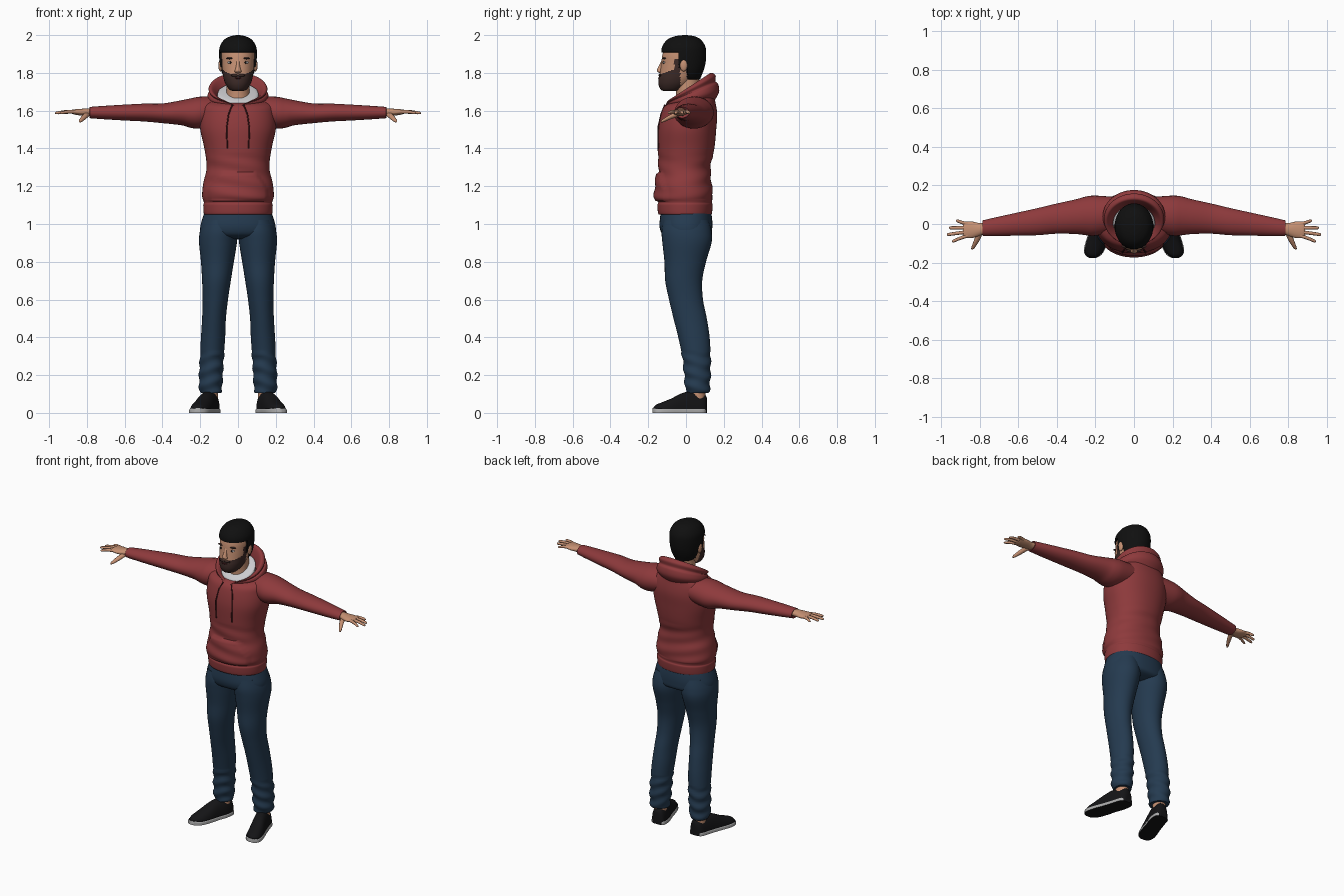
import bpy, bmesh, math
from mathutils import Vector

cube = bpy.data.objects.get("Cube")
if cube:
    bpy.data.objects.remove(cube, do_unlink=True)


def material(name, r, g, b):
    mat = bpy.data.materials.new(name)
    mat.use_nodes = True
    mat.diffuse_color = (r, g, b, 1)
    bsdf = mat.node_tree.nodes["Principled BSDF"]
    bsdf.inputs["Base Color"].default_value = (r, g, b, 1)
    bsdf.inputs["Roughness"].default_value = .8
    return mat


RED = material("hoodie red", .27, .042, .045)
CORD = material("cord dark red", .06, .01, .012)
DENIM = material("trouser blue", .018, .043, .08)
SKIN = material("skin", .56, .28, .17)
HAIR = material("hair black", .005, .005, .005)
BEARD = material("beard brown", .045, .023, .02)
SHIRT = material("shirt light grey", .6, .6, .62)
SHOE = material("shoe black", .007, .007, .008)
SOLE = material("sole grey", .4, .4, .4)
X, Y, Z = Vector((1, 0, 0)), Vector((0, 1, 0)), Vector((0, 0, 1))


def finish(name, bm, mats, paint=None, mirror=False):
    """Turn a bmesh into a smooth shaded object, coloured by a face rule."""
    bmesh.ops.recalc_face_normals(bm, faces=bm.faces)
    if paint:
        for face in bm.faces:
            face.material_index = paint(face.calc_center_median(), face.normal)
    mesh = bpy.data.meshes.new(name)
    bm.to_mesh(mesh)
    bm.free()
    for mat in mats:
        mesh.materials.append(mat)
    obj = bpy.data.objects.new(name, mesh)
    bpy.context.collection.objects.link(obj)
    bpy.ops.object.select_all(action="DESELECT")
    obj.select_set(True)
    bpy.context.view_layer.objects.active = obj
    bpy.ops.object.shade_smooth_by_angle(angle=math.radians(50))
    if mirror:
        obj.modifiers.new("mirror", "MIRROR").use_mirror_merge = False
    return obj


def smooth_rows(rows, sub):
    """Catmull-Rom interpolation through the cross-section rows."""
    out = []
    last = len(rows) - 1
    for i in range(last):
        quad = [rows[max(0, min(last, i + k))] for k in (-1, 0, 1, 2)]
        for step in range(sub):
            t = step / sub
            out.append([b + .5 * t * (c - a + t * (2*a - 5*b + 4*c - d + t * (3*(b - c) + d - a)))
                        for a, b, c, d in zip(*quad)])
    return out + [list(rows[-1])]


def loft(name, rows, mats, u=X, v=Y, n=32, sub=4, power=1, warp=None, paint=None, mirror=False):
    """Skin elliptical rows (x, y, z, radius u, radius v, slope) and cap the ends."""
    bm = bmesh.new()
    rows = [tuple(r) + (0,) * (6 - len(r)) for r in rows]
    rings = []
    for x, y, z, ru, rv, slope in smooth_rows(rows, sub):
        ring = []
        for k in range(n):
            a = math.tau * k / n
            c, s = (math.copysign(abs(w) ** power, w) for w in (math.cos(a), math.sin(a)))
            p = Vector((x, y, z)) + u * (ru * c) + v * (rv * s) + Z * (slope * rv * s)
            ring.append(bm.verts.new(warp(p) if warp else p))
        rings.append(ring)
    for lower, upper in zip(rings, rings[1:]):
        for k in range(n):
            j = (k + 1) % n
            bm.faces.new((lower[k], lower[j], upper[j], upper[k]))
    bm.faces.new(rings[0])
    bm.faces.new(rings[-1])
    return finish(name, bm, mats, paint, mirror)


def ball(name, loc, size, mat, mirror=False):
    bm = bmesh.new()
    bmesh.ops.create_uvsphere(bm, u_segments=20, v_segments=12, radius=1)
    for vert in bm.verts:
        vert.co = Vector(a * b for a, b in zip(vert.co, size)) + Vector(loc)
    return finish(name, bm, [mat], mirror=mirror)


# Hoodie body, with raised front pocket and waist folds
def torso_warp(p):
    if p.y < -.05 and 1.12 < p.z < 1.27 and abs(p.x) < min(.15, .15 - .7 * (p.z - 1.19)):
        p.y -= .012
    if 1.13 < p.z < 1.36:
        p.y += .003 * math.sin(75 * p.z + 14 * p.x)
    return p


loft("hoodie_body", [
    (0, -.002, 1.05, .172, .13), (0, -.005, 1.055, .181, .142), (0, -.005, 1.1, .184, .146),
    (0, -.005, 1.115, .181, .142), (0, -.008, 1.15, .19, .15), (0, -.008, 1.22, .183, .143),
    (0, -.008, 1.3, .166, .138), (0, 0, 1.4, .178, .15), (0, .005, 1.5, .2, .155),
    (0, .015, 1.58, .2, .15), (0, .02, 1.635, .185, .135, .1), (0, .03, 1.668, .12, .11, .25),
    (0, .03, 1.672, .05, .05, .3)], [RED], n=72, sub=7, power=.92, warp=torso_warp)

# Sleeves
loft("sleeve", [
    (.1, .05, 1.6, .09, .075), (.2, .043, 1.59, .104, .084), (.25, .042, 1.587, .1, .078),
    (.3, .038, 1.589, .09, .066), (.4, .028, 1.586, .078, .052), (.5, .012, 1.59, .07, .047),
    (.6, 0, 1.59, .06, .042), (.7, -.012, 1.59, .05, .036), (.77, -.02, 1.59, .042, .031),
    (.785, -.021, 1.59, .038, .029), (.78, -.021, 1.59, .028, .022)], [RED], u=Y, v=Z, mirror=True)


# Lowered hood, dipping to a point at the throat
def hood_warp(p):
    p.z -= .5 * max(0, -.06 - p.y) * max(0, 1 - abs(p.x) / .07)
    return p


loft("hood", [
    (0, .04, 1.635, .13, .11, .15), (0, .04, 1.665, .16, .135, .25), (0, .035, 1.69, .158, .135, .38),
    (0, .028, 1.698, .148, .128, .45), (0, .024, 1.715, .156, .132, .55), (0, .01, 1.722, .143, .118, .65),
    (0, .012, 1.7, .12, .1, .6), (0, .02, 1.65, .09, .08, .4)], [RED], n=56, sub=5, warp=hood_warp)
loft("shirt_collar", [
    (0, .005, 1.64, .1, .085, .5), (0, .005, 1.69, .108, .09, .6), (0, 0, 1.697, .07, .062, .6)], [SHIRT])

# Drawstrings
curve = bpy.data.curves.new("drawstrings", "CURVE")
curve.dimensions = "3D"
curve.bevel_depth = .004
curve.use_fill_caps = True
for side in (-1, 1):
    path = [(.03, -.112, 1.63), (.05, -.132, 1.58), (.06, -.148, 1.51), (.057, -.147, 1.4)]
    spline = curve.splines.new("POLY")
    spline.points.add(len(path) - 1)
    for point, (x, y, z) in zip(spline.points, path):
        point.co = (x * side, y, z, 1)
curve.materials.append(CORD)
bpy.context.collection.objects.link(bpy.data.objects.new("drawstrings", curve))


# Trousers
def hem_folds(p):
    if p.z < .32:
        p.y += .004 * math.sin(85 * p.z + 25 * p.x)
        p.x += .003 * math.sin(95 * p.z + 20 * p.y)
    return p


loft("trouser_hips", [
    (0, 0, 1.08, .17, .13), (0, 0, 1.03, .188, .138), (0, 0, .98, .2, .139),
    (0, .005, .94, .19, .125), (0, .005, .92, .12, .07)], [DENIM], n=48, power=.9)
loft("trouser_leg", [
    (.1, 0, 1.02, .085, .12), (.102, .003, .96, .1, .132), (.106, .005, .9, .1, .13),
    (.109, -.004, .8, .087, .11), (.114, -.012, .7, .076, .098), (.12, 0, .6, .067, .09),
    (.127, .022, .5, .063, .088), (.132, .042, .4, .064, .083), (.138, .055, .3, .063, .075),
    (.143, .06, .2, .063, .07), (.145, .061, .125, .06, .064), (.145, .061, .105, .054, .058)],
    [DENIM], n=36, sub=8, warp=hem_folds, mirror=True)
loft("ankle", [(.145, .06, .06, .038, .042), (.145, .06, .15, .038, .042)], [SKIN], mirror=True)


# Shoes, flattened on the ground
def ground(p):
    p.z = max(0, p.z)
    return p


shoe = [(.14, .11, 0, .02, .08), (.14, .095, 0, .042, .1), (.15, .04, 0, .05, .115), (.17, -.02, 0, .05, .105),
        (.19, -.08, 0, .053, .075), (.205, -.13, 0, .05, .055), (.212, -.16, 0, .036, .042),
        (.214, -.175, 0, .012, .025)]
loft("shoe", shoe, [SHOE], v=Z, power=.8, warp=ground, mirror=True)
loft("shoe_sole", [(x, y - .002, z, w + .004, .026) for x, y, z, w, h in shoe], [SOLE, SHOE], v=Z,
     power=.4, warp=ground, paint=lambda c, normal: int(abs(normal.z) > .7), mirror=True)

# Hands
loft("palm", [
    (.765, -.021, 1.593, .027, .021), (.8, -.028, 1.592, .033, .02), (.84, -.03, 1.592, .043, .017),
    (.875, -.03, 1.594, .042, .012), (.885, -.03, 1.594, .036, .007)], [SKIN], u=Y, v=Z, mirror=True)
for finger, y, tip_x, tip_y in (("index", -.06, .942, -.088), ("middle", -.041, .968, -.054),
                                ("ring", -.02, .957, -.02), ("little", 0, .922, .016)):
    loft(finger + "_finger", [
        (.86, y, 1.594, .01, .01), ((.86 + tip_x) / 2, (y + tip_y) / 2, 1.594, .009, .009),
        (tip_x - .008, tip_y, 1.588, .008, .007), (tip_x, tip_y, 1.587, .003, .003)],
        [SKIN], u=Y, v=Z, n=12, mirror=True)
loft("thumb", [
    (.795, -.035, 1.585, .016, .014), (.812, -.08, 1.568, .015, .013), (.832, -.12, 1.548, .01, .009),
    (.838, -.132, 1.542, .004, .004)], [SKIN], v=Z, n=12, mirror=True)


# Head, with the beard coloured along the jaw
def beard_rule(c, normal):
    jaw = c.y < -.03 and c.z < 1.792 + .35 * (c.y + .14)
    sideburn = -.062 < c.y < -.03 and c.z < 1.87
    return int(jaw or sideburn)


loft("neck", [(0, .015, 1.6, .075, .07), (0, .01, 1.68, .062, .062), (0, .005, 1.79, .06, .065)], [SKIN])
loft("head", [
    (0, -.085, 1.703, .02, .025), (0, -.08, 1.71, .043, .052), (0, -.065, 1.735, .063, .08),
    (0, -.05, 1.765, .075, .096), (0, -.035, 1.8, .082, .103), (0, -.02, 1.85, .088, .111),
    (0, -.014, 1.9, .09, .11), (0, -.01, 1.95, .08, .095), (0, -.01, 1.98, .04, .05)],
    [SKIN, BEARD], n=80, sub=9, power=.95, paint=beard_rule)


# Hair cap, tucked inside the head wherever the face shows
def hairline(p):
    front = p.z < 1.908 and p.y < -.045
    if front or (p.z < 1.83 and p.y < .005):
        p.x *= .78
        p.y = -.012 + .78 * (p.y + .012)
    return p


loft("hair", [
    (0, .01, 1.765, .058, .065), (0, 0, 1.78, .075, .08), (0, -.008, 1.81, .09, .1),
    (0, -.012, 1.85, .097, .115), (0, -.012, 1.9, .1, .119), (0, -.012, 1.94, .096, .114),
    (0, -.01, 1.975, .074, .09), (0, -.007, 1.993, .042, .055), (0, -.005, 2, .008, .01)],
    [HAIR], n=80, sub=9, warp=hairline)

# Facial features
ball("ear", (.093, -.012, 1.84), (.011, .02, .032), SKIN, True)
loft("nose", [
    (0, -.133, 1.798, .01, .006), (0, -.138, 1.808, .019, .014), (0, -.138, 1.82, .014, .014),
    (0, -.13, 1.845, .009, .01), (0, -.124, 1.868, .008, .004)], [SKIN], n=16)
ball("eye", (.04, -.115, 1.855), (.015, .007, .007), SHIRT, True)
ball("iris", (.04, -.119, 1.855), (.007, .005, .007), HAIR, True)
ball("eyebrow", (.042, -.115, 1.877), (.022, .01, .005), BEARD, True)
ball("moustache", (.016, -.138, 1.787), (.022, .008, .007), BEARD, True)
ball("lips", (0, -.143, 1.772), (.02, .006, .004), CORD)
